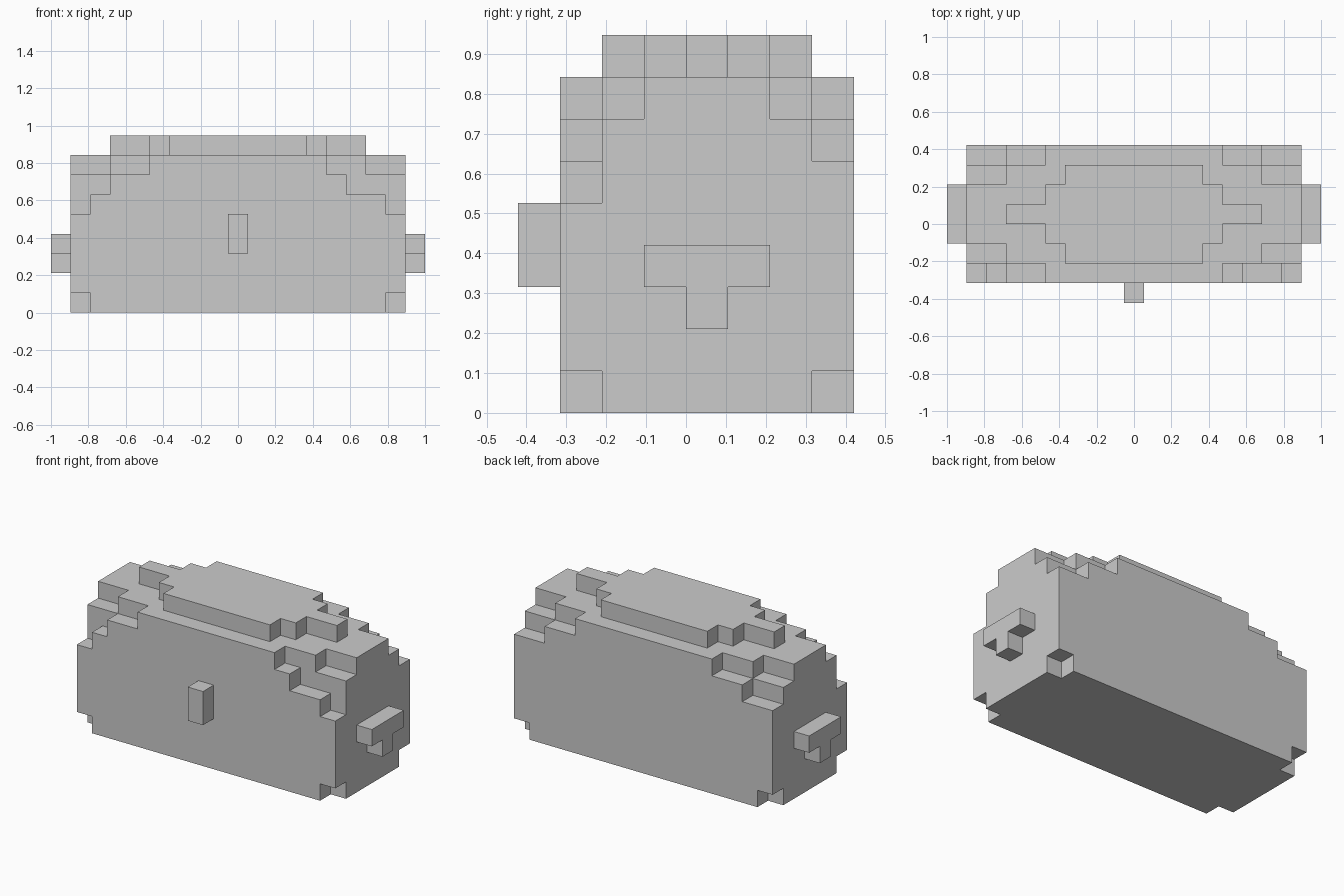
import bpy
import bmesh
from mathutils import Vector

cube = bpy.data.objects.get("Cube")
if cube:
    bpy.data.objects.remove(cube, do_unlink=True)

U = 2 / 19                          # edge of one block
ORIGIN = Vector((-0.5, -3, 0))      # block grid to world, in blocks

grey = bpy.data.materials.new("plain grey")
grey.use_nodes = True
colour = (0.6, 0.6, 0.6, 1)
grey.diffuse_color = colour
grey.node_tree.nodes["Principled BSDF"].inputs["Base Color"].default_value = colour


def block(xs, ys, zs):
    """All grid cells in inclusive x, y and z ranges."""
    return {(x, y, z)
            for x in range(xs[0], xs[1] + 1)
            for y in range(ys[0], ys[1] + 1)
            for z in range(zs[0], zs[1] + 1)}


def sym(half, ys, zs):
    return block((-half, half), ys, zs)


# Body: full lower block with its four bottom corners notched out
body = sym(8, (0, 6), (0, 4))
body -= {(x, y, 0) for x in (-8, 8) for y in (0, 6)}

# Rounded shoulders, narrowing towards the front and back edges
body |= sym(8, (1, 6), (5, 5)) | sym(7, (0, 0), (5, 5))
body |= sym(8, (1, 5), (6, 6)) | sym(6, (6, 6), (6, 6))
body |= block((-6, 5), (0, 0), (6, 6))
body |= sym(8, (2, 4), (7, 7)) | sym(6, (1, 5), (7, 7)) | sym(4, (0, 6), (7, 7))

# Raised stepped top
body |= sym(3, (1, 5), (8, 8)) | sym(4, (2, 4), (8, 8)) | sym(6, (3, 3), (8, 8))

parts = {"body": body, "front_latch": sym(0, (-1, -1), (3, 4))}

# T-shaped end handles
for side, x in (("left", 9), ("right", -9)):
    parts[side + "_handle"] = block((x, x), (2, 4), (3, 3)) | {(x, 3, 2)}

filled = set().union(*parts.values())


def build(name, cells):
    """Skin the exposed sides of the cells and merge flat regions."""
    bm = bmesh.new()
    for cell in cells:
        centre = Vector(cell) + Vector((0.5, 0.5, 0.5)) + ORIGIN
        for axis in range(3):
            for sign in (-1, 1):
                n = Vector((0, 0, 0))
                n[axis] = sign
                if tuple(int(c + d) for c, d in zip(cell, n)) in filled:
                    continue
                a = Vector((0, 0, 0))
                a[(axis + 1) % 3] = 1
                b = n.cross(a)
                corners = [a + b, b - a, -a - b, a - b]
                bm.faces.new([bm.verts.new((centre + (n + c) / 2) * U)
                              for c in corners])
    bmesh.ops.remove_doubles(bm, verts=bm.verts, dist=U / 100)
    bmesh.ops.dissolve_limit(bm, angle_limit=0.01, verts=bm.verts, edges=bm.edges)
    mesh = bpy.data.meshes.new(name)
    bm.to_mesh(mesh)
    bm.free()
    mesh.materials.append(grey)
    obj = bpy.data.objects.new(name, mesh)
    bpy.context.collection.objects.link(obj)


for part_name, part_cells in parts.items():
    build(part_name, part_cells)
